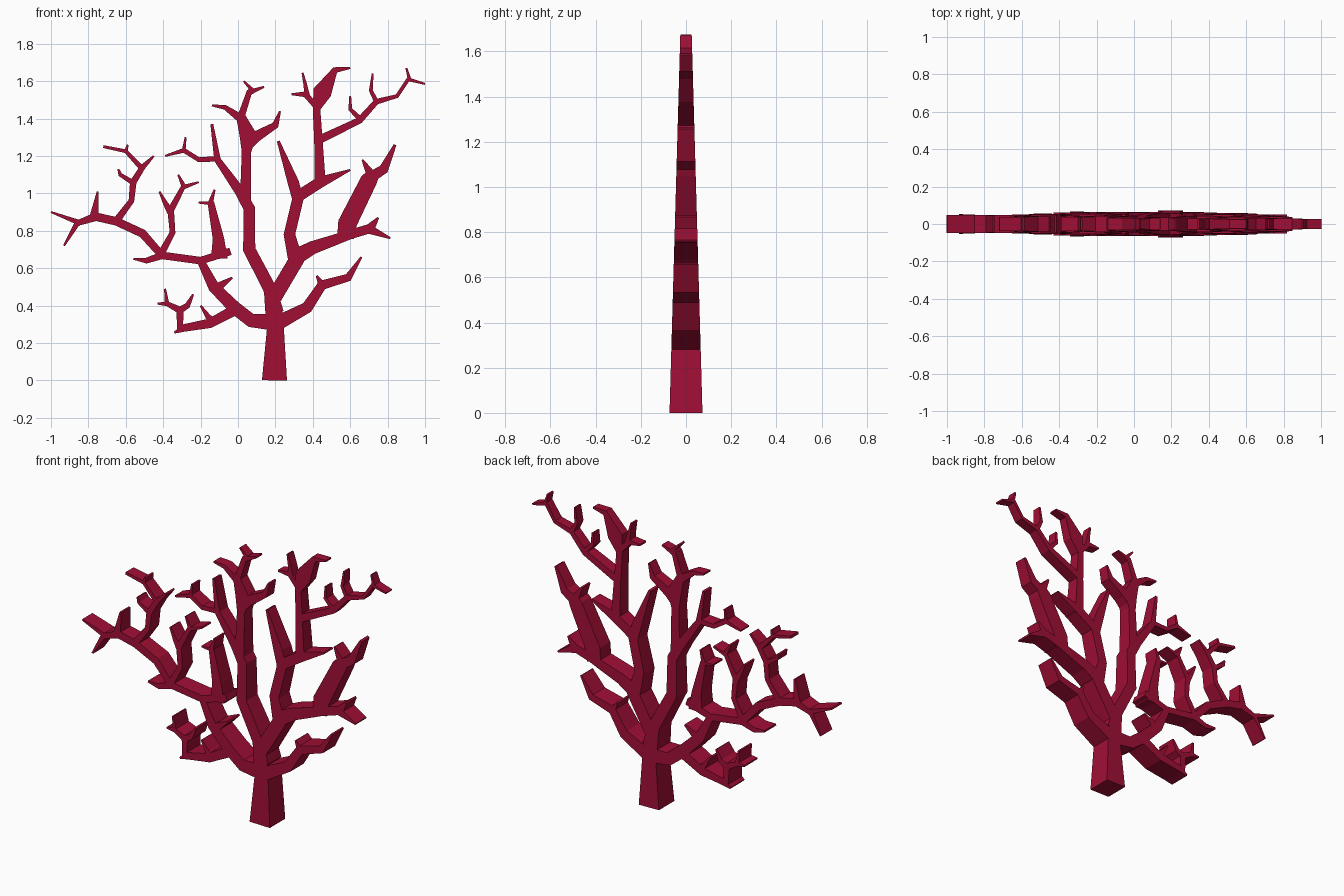
import bpy
import bmesh
from mathutils import Vector

# Remove the default cube only
default_cube = bpy.data.objects.get("Cube")
if default_cube:
    bpy.data.objects.remove(default_cube, do_unlink=True)

# Single crimson material
crimson = bpy.data.materials.new("crimson_coral")
crimson.use_nodes = True
color = (0.352, 0.0045, 0.035, 1.0)
crimson.diffuse_color = color
shader = next(n for n in crimson.node_tree.nodes if n.type == "BSDF_PRINCIPLED")
shader.inputs["Base Color"].default_value = color
shader.inputs["Roughness"].default_value = 0.8

UNIT = 0.01            # paths are written in hundredths
BASE_DEPTH = 0.073     # half depth at the ground
DEPTH_TAPER = 0.0285   # half depth lost per unit of height


def section(bm, center, side, half_width):
    """Four-cornered section across a branch; the fan thins with height."""
    corners = []
    for sign, front in ((-1, -1), (1, -1), (1, 1), (-1, 1)):
        p = center + side * half_width * sign
        depth = BASE_DEPTH - DEPTH_TAPER * p.y
        corners.append(bm.verts.new((p.x, front * depth, p.y)))
    return corners


def add_branch(bm, path):
    """Mitred flat-sided strip through (x, z, width) points."""
    points = [Vector((x, z)) * UNIT for x, z, width in path]
    directions = [(b - a).normalized() for a, b in zip(points, points[1:])]
    rings = []
    for i, point in enumerate(points):
        before = directions[max(i - 1, 0)]
        after = directions[min(i, len(directions) - 1)]
        tangent = (before + after).normalized()
        side = Vector((-tangent.y, tangent.x))
        mitre = min(1 / max(tangent.dot(before), 0.1), 1.25)
        rings.append(section(bm, point, side, path[i][2] * UNIT / 2 * mitre))
    for low, high in zip(rings, rings[1:]):
        for k in range(4):
            n = (k + 1) % 4
            bm.faces.new((low[k], low[n], high[n], high[k]))
    bm.faces.new(rings[0][::-1])
    bm.faces.new(rings[-1])


def coral_part(name, *paths):
    """One named object made of a main path and its twigs."""
    bm = bmesh.new()
    for path in paths:
        add_branch(bm, path)
    bmesh.ops.recalc_face_normals(bm, faces=bm.faces)
    mesh = bpy.data.meshes.new(name)
    bm.to_mesh(mesh)
    bm.free()
    mesh.materials.append(crimson)
    part = bpy.data.objects.new(name, mesh)
    bpy.context.scene.collection.objects.link(part)


# Trunk
coral_part("trunk", [(19.5, 0, 13.4), (20, 28, 9), (19, 38, 9), (18, 46, 8)])

# Boughs on the right side of the model (-x)
coral_part(
    "lower_right_bough",
    [(20, 31, 9), (7, 32, 7), (-2, 39, 7), (-13, 50, 6), (-20, 64, 4)],
    [(-12, 48, 5), (-9, 51, 4), (-3, 55, 1)],
)
coral_part(
    "low_right_limb",
    [(-1, 38, 6), (-15, 30.5, 5), (-29, 28, 4), (-34, 25.5, 1)],
    [(-13, 31, 5), (-16, 34, 3), (-20, 40, 1)],
    [(-31, 27, 3), (-31, 38, 4)],
    [(-30, 37, 4), (-38, 41, 2.5), (-43, 41, 1)],
    [(-38, 41, 2.5), (-39, 49, 1)],
    [(-32, 37, 4), (-27, 40, 3), (-24, 46, 1)],
)
coral_part(
    "outer_right_limb",
    [(-4, 69, 4), (-20, 64, 4), (-42, 67, 4)],
    [(-40, 67, 4), (-49, 64, 3), (-56, 65, 1)],
    [(-40, 66, 4), (-51, 78.5, 4.5), (-65, 85, 4.5), (-76, 87.5, 4.5),
     (-86, 84, 3), (-93, 72, 1)],
    [(-84, 84, 3), (-100, 90, 1)],
    [(-77, 87, 5), (-75, 101, 1)],
)
coral_part(
    "outer_right_twigs",
    [(-66, 84, 4), (-57, 96, 3), (-56, 106, 3.5), (-51, 114, 3), (-45, 120, 1)],
    [(-55, 105, 3), (-63, 110, 2), (-64, 113, 1)],
    [(-51, 113, 3), (-60, 122.5, 2), (-72, 125, 1.5)],
    [(-60, 122, 2), (-59, 126, 1)],
)
coral_part(
    "inner_right_twigs",
    [(-42, 66, 4), (-35, 79, 3), (-36, 91, 3.5), (-29, 104, 2.5), (-32, 110, 1)],
    [(-30, 103, 2.5), (-27, 104, 2), (-21, 106, 1)],
    [(-36, 90, 4), (-39, 95, 2.5), (-42, 101, 1)],
    [(-10, 65, 9), (-10.5, 76, 6), (-14.5, 95, 3.5)],
    [(-13, 94.5, 2), (-21, 95, 1)],
    [(-15, 94, 3), (-12.5, 102, 1)],
)

# Central bough and its crown
coral_part(
    "central_bough",
    [(20, 36, 9), (17, 49, 7), (6, 70, 6.5), (6, 92, 6), (1, 101, 5.5),
     (-11, 118, 3.5), (-14, 137, 1.5)],
    [(-10, 118.5, 3), (-21, 118, 2.5), (-29, 123, 2.5), (-39, 120, 1)],
    [(-29, 123, 2), (-28, 130, 1)],
)
coral_part(
    "central_crown",
    [(4, 95, 6), (4.5, 122, 5), (5.5, 131, 9), (1.5, 141, 5)],
    [(4, 124, 5), (9, 130, 6), (20, 136.5, 3.5), (22.5, 144, 1)],
    [(3, 139, 5), (-7, 146, 2.5), (-14, 147, 1)],
    [(1, 139, 4), (6, 154, 3), (14, 157, 1)],
    [(6, 154, 3), (7, 156, 2), (3, 160, 1)],
)

# Boughs on the left side of the model (+x)
coral_part(
    "upper_left_bough",
    [(18, 42, 8), (31, 64, 8), (27.5, 78, 6), (32, 97, 6), (29.5, 106, 6),
     (21.5, 128, 1.5)],
    [(30, 97, 6), (44, 106, 6), (60, 112.5, 1)],
    [(44, 104, 6), (43, 128, 4.5), (42, 145, 4), (45, 154, 10), (52, 166, 3),
     (60, 167, 1)],
    [(43, 145, 3), (36, 153, 3), (28.5, 153, 1)],
    [(37, 152, 3), (36, 158, 2), (34.5, 164.5, 1)],
)
coral_part(
    "top_left_limb",
    [(42, 128, 4.5), (65, 139, 3.5), (74, 149, 3), (85, 152, 2), (91, 161, 2),
     (100, 158.5, 1)],
    [(66, 139, 3), (60, 145, 2), (60, 152, 1)],
    [(74, 149, 2.5), (71, 155, 2), (72, 164, 1)],
    [(92, 160, 2), (90, 167, 1)],
)
coral_part(
    "middle_left_limb",
    [(29, 65, 9), (40, 71, 7), (60, 78, 5), (70, 81, 5), (81.5, 76, 1)],
    [(68, 80, 4), (72, 83, 4), (75, 87, 1)],
)
coral_part(
    "left_blade",
    [(57.5, 76, 9), (58.5, 84, 10), (70, 107, 9), (73, 111, 6)],
    [(72, 107, 7), (70, 112, 4), (66.5, 118, 1)],
    [(70, 108, 6), (78, 113, 5), (84, 126, 1.5)],
)
coral_part(
    "lower_left_limb",
    [(20, 30, 8), (37, 39, 6), (45, 51, 5), (59, 55, 4), (66, 66, 1)],
    [(46, 49, 5), (42, 56, 1)],
)
